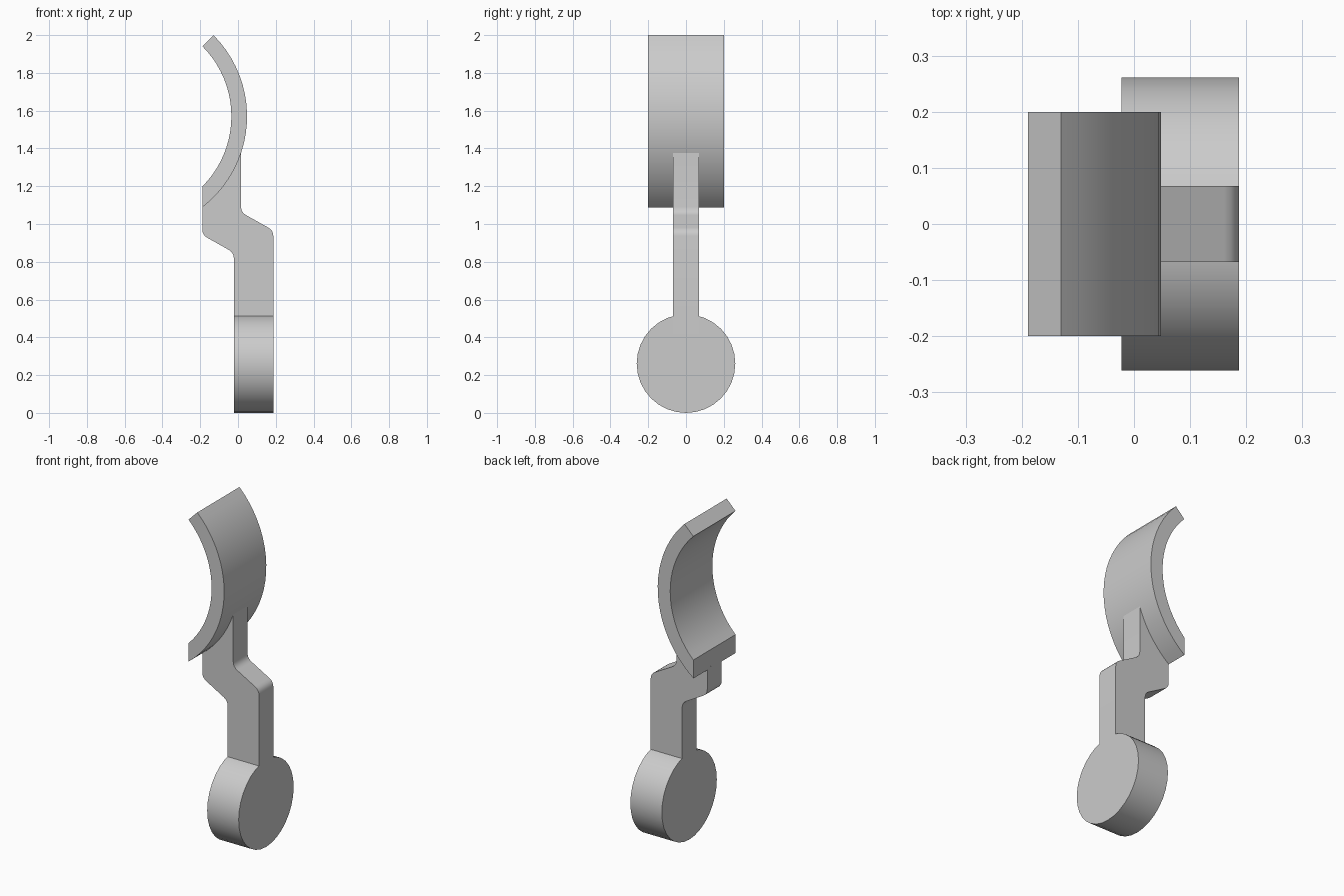
import bpy, math
from mathutils import Vector

cube = bpy.data.objects.get("Cube")
if cube:
    bpy.data.objects.remove(cube, do_unlink=True)

grey = bpy.data.materials.new("plain grey")
grey.use_nodes = True
colour = (0.6, 0.6, 0.6, 1)
grey.diffuse_color = colour
grey.node_tree.nodes["Principled BSDF"].inputs["Base Color"].default_value = colour


def prism(name, outline, low, high):
    """Extrude an outline of 3D vectors from offset low to offset high."""
    n = len(outline)
    verts = [p + low for p in outline] + [p + high for p in outline]
    faces = [tuple(range(n))[::-1], tuple(range(n, 2 * n))]
    faces += [(i, (i + 1) % n, (i + 1) % n + n, i + n) for i in range(n)]
    mesh = bpy.data.meshes.new(name)
    mesh.from_pydata(verts, [], faces)
    mesh.materials.append(grey)
    obj = bpy.data.objects.new(name, mesh)
    bpy.context.collection.objects.link(obj)
    bpy.ops.object.select_all(action='DESELECT')
    obj.select_set(True)
    bpy.context.view_layer.objects.active = obj
    # Make the normals point outward
    bpy.ops.object.mode_set(mode='EDIT')
    bpy.ops.mesh.select_all(action='SELECT')
    bpy.ops.mesh.normals_make_consistent(inside=False)
    bpy.ops.object.mode_set(mode='OBJECT')
    bpy.ops.object.shade_smooth_by_angle(angle=math.radians(30))
    return obj


CX, CZ = -0.56, 1.57          # centre of the curved pad
OUTER, INNER = 0.608, 0.525
LEFT, RIGHT = -0.189, 0.187   # overall extent in x
STEM_L, STEM_R = -0.022, 0.016


def arc(radius, start, end, steps):
    angles = [start + (end - start) * i / steps for i in range(steps + 1)]
    return [Vector((CX + radius * math.cos(a), 0, CZ + radius * math.sin(a)))
            for a in angles]


def angle_at(radius, x):
    return -math.acos((x - CX) / radius)


def rounded(before, corner, after, size=0.03, steps=4):
    b, c, a = (Vector((p[0], 0, p[1])) for p in (before, corner, after))
    p, q = c + (b - c).normalized() * size, c + (a - c).normalized() * size
    return [p * (1 - t) ** 2 + c * 2 * t * (1 - t) + q * t * t
            for t in (i / steps for i in range(steps + 1))]


# Curved pad: radial cut on top, upright cut at the bottom
quarter = math.pi / 4
pad = arc(OUTER, quarter, angle_at(OUTER, LEFT), 20)
pad += arc(INNER, -quarter, quarter, 20)
prism("curved_pad", pad, Vector((0, -0.2, 0)), Vector((0, 0.2, 0)))

# Cranked stem: its top follows the pad and sinks slightly into it
seat = OUTER - 0.008
stem = arc(seat, angle_at(seat, STEM_R), angle_at(seat, LEFT), 10)
path = [(LEFT, 1.1), (LEFT, 0.942), (STEM_L, 0.848), (STEM_L, 0.4)]
stem += rounded(*path[0:3]) + rounded(*path[1:4])
path = [(STEM_L, 0.4), (RIGHT, 0.4), (RIGHT, 0.966), (STEM_R, 1.062), (STEM_R, 1.3)]
stem += [Vector((x, 0, z)) for x, z in path[:2]]
stem += rounded(*path[1:4]) + rounded(*path[2:5])
prism("cranked_stem", stem, Vector((0, -0.068, 0)), Vector((0, 0.068, 0)))

# Round foot: a disc facing sideways
R, SIDES = 0.261, 32
disc = [Vector((0, R * math.sin(a), R - R * math.cos(a)))
        for a in (math.tau * i / SIDES for i in range(SIDES))]
prism("round_foot", disc, Vector((STEM_L, 0, 0)), Vector((RIGHT, 0, 0)))
